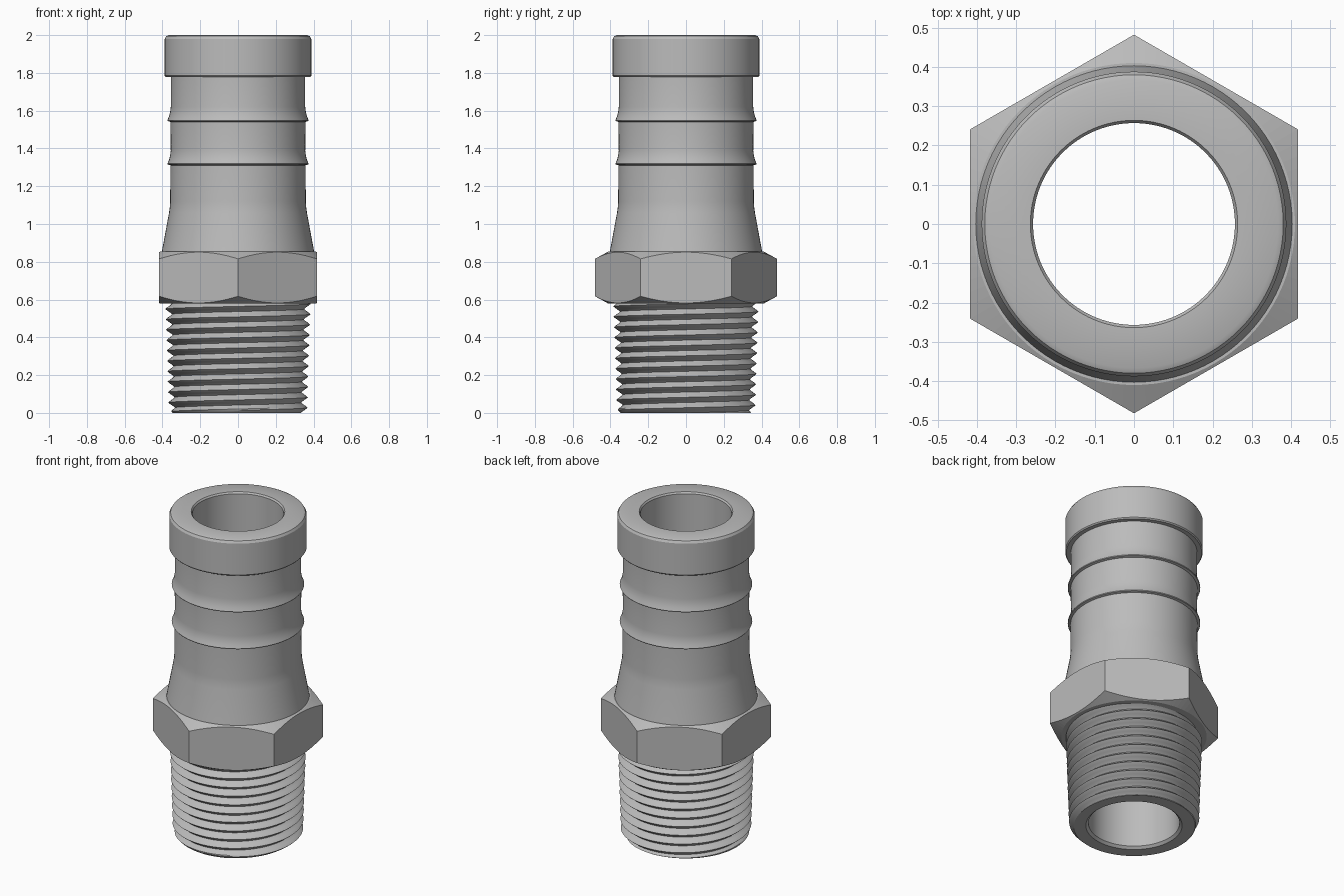
import bpy, bmesh
from math import pi, sin, cos, radians

cube = bpy.data.objects.get("Cube")
if cube:
    bpy.data.objects.remove(cube)

SEG = 96
metal = bpy.data.materials.new("grey_metal")
metal.use_nodes = True
grey = (0.5, 0.5, 0.5, 1)
metal.diffuse_color = grey
metal.node_tree.nodes["Principled BSDF"].inputs["Base Color"].default_value = grey


def finish(name, bm):
    """Clean a bmesh and turn it into a named object."""
    bmesh.ops.remove_doubles(bm, verts=bm.verts, dist=1e-5)
    bmesh.ops.recalc_face_normals(bm, faces=bm.faces)
    mesh = bpy.data.meshes.new(name)
    bm.to_mesh(mesh)
    bm.free()
    mesh.materials.append(metal)
    obj = bpy.data.objects.new(name, mesh)
    bpy.context.collection.objects.link(obj)
    return obj


def smooth(obj):
    bpy.ops.object.select_all(action='DESELECT')
    obj.select_set(True)
    bpy.context.view_layer.objects.active = obj
    bpy.ops.object.shade_smooth_by_angle(angle=radians(25))


def lathe(name, profile, segments=SEG):
    """Spin a closed (radius, z) profile around z; first spoke points at +y."""
    bm = bmesh.new()
    rings = [[bm.verts.new((r * sin(2 * pi * i / segments),
                            r * cos(2 * pi * i / segments), z))
              for i in range(segments)] for r, z in profile]
    for a, b in zip(rings, rings[1:] + rings[:1]):
        for i in range(segments):
            j = (i + 1) % segments
            bm.faces.new((a[i], a[j], b[j], b[i]))
    return finish(name, bm)


# Hose tail with bore, end collar, two barbs and a flared foot
def barb(z):
    return [(0.356, z + 0.075), (0.359, z + 0.05), (0.365, z + 0.025),
            (0.374, z + 0.004), (0.372, z), (0.358, z - 0.004)]


tail = lathe("hose_tail", [
    (0.272, 0), (0.257, 0.014), (0.257, 1.99), (0.264, 2),
    (0.367, 2), (0.38, 1.994), (0.388, 1.98), (0.388, 1.785), (0.382, 1.778), (0.356, 1.778),
    *barb(1.545), *barb(1.315),
    (0.359, 1.12), (0.361, 1.09), (0.365, 1.06), (0.403, 0.855),
    (0.32, 0.8), (0.32, 0)])
smooth(tail)

# Hex nut section, its corners trimmed by a double cone
LOW, HIGH = 0.578, 0.855
hexagon = lathe("hex_nut", [(0.3, LOW), (0.482, LOW), (0.482, HIGH), (0.3, HIGH)], 6)
trim = lathe("hex_trim_cutter", [
    (0.2, LOW), (0.41, LOW), (0.51, LOW + 0.055),
    (0.51, HIGH - 0.055), (0.41, HIGH), (0.2, HIGH)])
trim.hide_render = True
trim.hide_viewport = True
cut = hexagon.modifiers.new("corner_trim", 'BOOLEAN')
cut.operation = 'INTERSECT'
cut.solver = 'EXACT'
cut.object = trim

# Tapered helical thread
PITCH, STEPS, DEPTH = 0.055, 8, 0.034


def thread_radius(z, turn):
    phase = (z / PITCH - turn) % 1
    tooth = min(1, max(0, 1.15 * abs(2 * phase - 1) - 0.075))
    crest = 0.367 + z / 32
    return min(crest - DEPTH * tooth, 0.345 + z)


bm = bmesh.new()
rows = int(LOW / PITCH + 3) * STEPS
columns = []
for i in range(SEG + 1):
    turn = i / SEG
    x, y = cos(2 * pi * turn), sin(2 * pi * turn)
    column = [bm.verts.new((0.32 * x, 0.32 * y, 0))]
    for k in range(rows):
        z = min(LOW + 0.005, max(0, ((k / STEPS) - 1 + turn) * PITCH))
        r = thread_radius(z, turn)
        column.append(bm.verts.new((r * x, r * y, z)))
    columns.append(column)
for a, b in zip(columns, columns[1:]):
    for k in range(rows):
        bm.faces.new((a[k], b[k], b[k + 1], a[k + 1]))
bmesh.ops.dissolve_degenerate(bm, dist=1e-6, edges=bm.edges)
smooth(finish("pipe_thread", bm))
